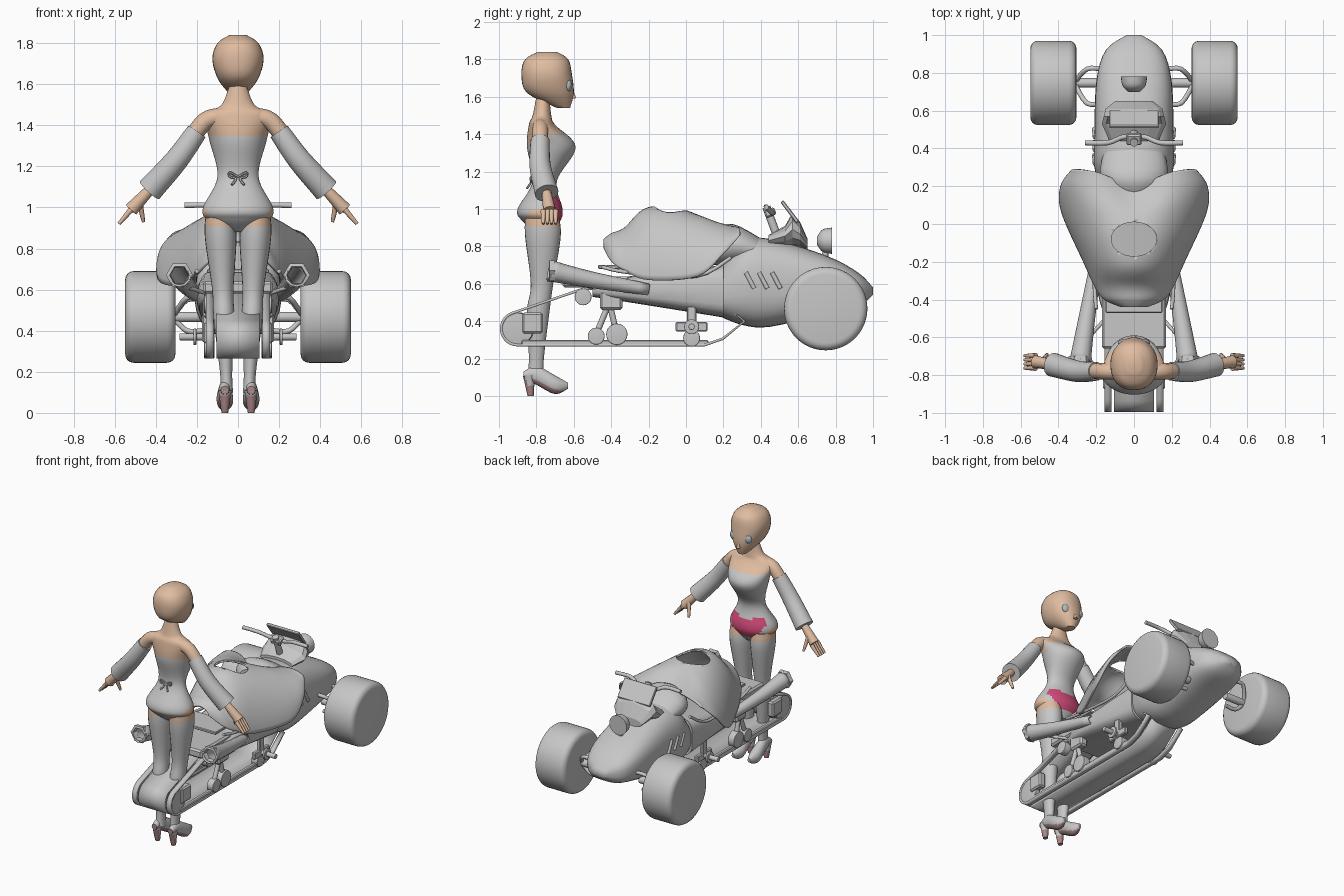
import bpy, bmesh, math
from mathutils import Vector, Matrix

if bpy.data.objects.get("Cube"):
    bpy.data.objects.remove(bpy.data.objects["Cube"])


def material(name, *rgb):
    m = bpy.data.materials.new(name)
    m.use_nodes = True
    m.diffuse_color = (*rgb, 1)
    m.node_tree.nodes["Principled BSDF"].inputs["Base Color"].default_value = (*rgb, 1)
    return m


GREY = material("light grey", .57, .57, .57)
SKIN = material("skin", .74, .5, .35)
PINK = material("pink", .66, .07, .19)
EYE = material("eye blue grey", .42, .5, .55)
SOLE = material("sole red brown", .4, .24, .24)


def finish(name, bm, *mats, smooth=True, rule=None, mirror=False, thickness=None):
    """Turn a bmesh into a shaded object; rule maps a face centre to a material slot."""
    bmesh.ops.recalc_face_normals(bm, faces=bm.faces)
    for f in bm.faces if rule else ():
        f.material_index = rule(f.calc_center_median())
    mesh = bpy.data.meshes.new(name)
    bm.to_mesh(mesh)
    bm.free()
    for m in mats or [GREY]:
        mesh.materials.append(m)
    ob = bpy.data.objects.new(name, mesh)
    bpy.context.collection.objects.link(ob)
    bpy.ops.object.select_all(action="DESELECT")
    ob.select_set(True)
    bpy.context.view_layer.objects.active = ob
    if smooth:
        bpy.ops.object.shade_smooth_by_angle(angle=math.radians(45))
    if thickness:
        ob.modifiers.new("thickness", "SOLIDIFY").thickness = thickness
    if mirror:
        ob.modifiers.new("other side", "MIRROR")
    return ob


def spline(rows, steps):
    """Smoothly interpolate rows of numbers."""
    rows = [Vector(r) for r in rows]
    padded = [rows[0], *rows, rows[-1]]
    out = []
    for a, b, c, d in zip(padded, padded[1:], padded[2:], padded[3:]):
        for s in range(steps):
            t = s / steps
            out.append(b + t / 2 * (c - a + t * (2 * a - 5 * b + 4 * c - d + t * (3 * (b - c) + d - a))))
    return out + [rows[-1]]


def bridge(rings, closed=True, caps=True):
    bm = bmesh.new()
    verts = [[bm.verts.new(p) for p in ring] for ring in rings]
    count = len(verts[0])
    for a, b in zip(verts, verts[1:]):
        for i in range(count if closed else count - 1):
            j = (i + 1) % count
            bm.faces.new((a[i], a[j], b[j], b[i]))
    if caps:
        bm.faces.new(verts[0])
        bm.faces.new(verts[-1])
    return bm


def circle(sides):
    return [(math.cos(math.tau * i / sides), math.sin(math.tau * i / sides)) for i in range(sides)]


def loft(name, rows, *mats, upright=True, sides=24, square=1, steps=4, centre=lambda t: 0, **style):
    """Rows are position, low edge, high edge and half width."""
    rings = []
    for t, low, high, half in spline(rows, steps):
        ring = []
        for c, s in circle(sides):
            x = centre(t) + half * math.copysign(abs(c) ** square, c)
            v = (low + high + (high - low) * math.copysign(abs(s) ** square, s)) / 2
            ring.append((x, v, t) if upright else (x, t, v))
        rings.append(ring)
    return finish(name, bridge(rings), *mats, **style)


def tube(name, points, start, end, *mats, sides=12, steps=4, caps=True, **style):
    """Round bar through points, its radius running from start to end."""
    path = spline(points, steps)
    span = (path[-1] - path[0]).normalized()
    side = Vector((0, 1, 0)) if abs(span.z) > abs(span.y) else Vector((0, 0, 1))
    rings = []
    for i, p in enumerate(path):
        d = path[min(i + 1, len(path) - 1)] - path[max(i - 1, 0)]
        u = d.cross(side).normalized()
        w = d.cross(u).normalized()
        r = start + (end - start) * i / (len(path) - 1)
        rings.append([p + r * (c * u + s * w) for c, s in circle(sides)])
    return finish(name, bridge(rings, caps=caps), *mats, **style)


def box(name, centre, size, tilt=0, **style):
    bm = bmesh.new()
    bmesh.ops.create_cube(bm, size=1, matrix=Matrix.Translation(centre) @ Matrix.Rotation(tilt, 4, "X")
                          @ Matrix.Diagonal((*size, 1)))
    bmesh.ops.bevel(bm, geom=bm.edges[:], offset=min(size) / 5, segments=1, affect="EDGES")
    return finish(name, bm, smooth=False, **style)


def disc(name, centre, radius, width, bevel=.004, sides=24, **style):
    """Cylinder along x with rounded rims."""
    quarter = [(width / 2 - bevel + bevel * c, radius - bevel + bevel * s) for c, s in circle(16)[:5]]
    profile = [(-x, r) for x, r in quarter] + quarter[::-1]
    rings = [[Vector(centre) + Vector((x, r * c, r * s)) for c, s in circle(sides)] for x, r in profile]
    return finish(name, bridge(rings), **style)


# Rider: torso coloured by garment edges
def garment(c):
    front = c.y > -.73
    if c.z > (1.4 if front else 1.345):
        return 1
    if front and .92 < c.z < 1.04 + abs(c.x) / 3 and abs(c.x) < .08 + (c.z - .92) * .6:
        return 2
    return int(c.z < 1 and abs(c.x) > .1 + (c.z - .9) * .6)


loft("torso", [(.88, -.81, -.71, .05), (.94, -.88, -.67, .15), (1, -.9, -.66, .17), (1.15, -.82, -.69, .1),
               (1.33, -.85, -.59, .14), (1.45, -.84, -.7, .16), (1.5, -.82, -.72, .08), (1.6, -.8, -.73, .04)],
     GREY, SKIN, PINK, sides=64, steps=8, rule=garment)
loft("head", [(1.54, -.69, -.62, .03), (1.62, -.85, -.6, .095), (1.72, -.88, -.61, .125),
              (1.8, -.86, -.63, .1), (1.84, -.79, -.69, .04)], SKIN, sides=32, square=.9)
tube("nose", [(0, -.61, 1.64), (0, -.6, 1.59)], .005, .013, SKIN, steps=1)
bm = bmesh.new()
bmesh.ops.create_uvsphere(bm, u_segments=20, v_segments=12, radius=.033,
                          matrix=Matrix.Translation((.055, -.63, 1.66)) @ Matrix.Diagonal((.9, .6, 1, 1)))
finish("eyes", bm, EYE, mirror=True)
tube("waist_bow", [(0, -.82, 1.15), (.04, -.83, 1.17), (.04, -.83, 1.15), (.01, -.83, 1.14), (.03, -.85, 1.11)],
     .006, .006, sides=6, mirror=True)


# Legs leaning outward, with high-heeled boots
def leg_x(z):
    return .05 + .04 * z


loft("legs", [(.96, -.86, -.68, .07), (.85, -.86, -.67, .077), (.6, -.83, -.71, .052), (.45, -.85, -.73, .05),
              (.2, -.84, -.76, .03), (.1, -.85, -.76, .03)], GREY, SKIN, steps=8, centre=leg_x, mirror=True,
     rule=lambda c: int(c.z > .9))
loft("boot_feet", [(-.87, .09, .13, .02), (-.8, .06, .16, .03), (-.7, .01, .11, .04), (-.63, .04, .07, .01)],
     GREY, SOLE, upright=False, centre=lambda y: .064, mirror=True,
     rule=lambda c: int(c.z < .03 + max(0, -.7 - c.y) / 2))
tube("boot_heels", [(.064, -.84, .11), (.064, -.83, 0)], .032, .016, GREY, SOLE, mirror=True,
     rule=lambda c: int(c.z < .07))

# Arms, flared sleeves and hands
tube("shoulders", [(.09, -.78, 1.44), (.16, -.78, 1.42), (.24, -.78, 1.32)], .045, .042, SKIN, mirror=True)
cuff = Vector((.43, -.745, 1.085))
tube("sleeves", [(.2, -.78, 1.37), (.3, -.78, 1.23), cuff], .05, .064, sides=20, mirror=True)
knuckles = Vector((.52, -.73, .99))
tube("palms", [cuff, knuckles], .025, .035, SKIN, mirror=True)
for i in range(4):
    root = knuckles + Vector((0, (i - 1.5) * .022, 0))
    tube("fingers", [root, root + Vector((.06, 0, -.07))], .015, .008, SKIN, sides=8, mirror=True)
tube("thumbs", [(.48, -.72, 1.03), (.46, -.69, .93)], .017, .008, SKIN, sides=8, mirror=True)

# Nose hull, chassis tub and tank
loft("nose_hull", [(.17, .43, .66, .17), (.3, .38, .82, .21), (.45, .37, .84, .21), (.75, .44, .75, .2),
                   (.92, .48, .66, .15), (1, .54, .58, .04)], upright=False, sides=36, square=.75)
loft("chassis_tub", [(-.5, .53, .62, .15), (-.3, .5, .64, .2), (.2, .42, .7, .19)],
     upright=False, square=.5)
loft("tank", [(.14, .7, .88, .1), (.25, .7, .92, .18), (.42, .7, .83, .15)], upright=False)
box("rear_deck", (0, -.48, .61), (.34, .36, .06))
box("rear_seat_plate", (0, -.37, .69), (.3, .2, .02))

# Draped body shroud with folds running to the seat opening
rings = []
for y, low, high, half in spline([(-.44, .79, .84, .07), (-.4, .72, .87, .16), (-.33, .67, .9, .21),
                                  (-.2, .62, 1.01, .27), (.06, .64, 1, .385), (.2, .76, .96, .39),
                                  (.29, .86, .93, .33)], 6):
    ring = []
    for c, s in circle(64)[:33]:
        x = half * c
        fold = max(0, y + .05) * math.exp(-(x / .15) ** 2)
        ring.append((x, y - fold / 4, low + (high - low) * s ** 1.15 - fold / 6))
    rings.append(ring)
shroud = finish("body_shroud", bridge(rings, False, False), thickness=.014)
bm = bmesh.new()
bmesh.ops.create_cone(bm, cap_ends=True, segments=32, radius1=.12, radius2=.12, depth=.4,
                      matrix=Matrix.Translation((0, -.08, 1)) @ Matrix.Diagonal((1, .75, 1, 1)))
cutter = finish("seat_cutter", bm)
cut = shroud.modifiers.new("opening", "BOOLEAN")
cut.operation, cut.object = "DIFFERENCE", cutter
bpy.context.view_layer.objects.active = shroud
for name in ("thickness", "opening"):
    bpy.ops.object.modifier_apply(modifier=name)
bpy.data.objects.remove(cutter)

# Dash fairing, handlebar and headlamp
loft("dash_fairing", [(.44, .8, .86, .13), (.53, .8, .91, .17), (.57, .8, .98, .16), (.61, .8, .93, .15),
                      (.65, .78, .84, .1)], upright=False, sides=12, steps=1, smooth=False)
box("windscreen", (0, .555, .985), (.26, .02, .14), tilt=.65)
tube("handlebar", [(0, .46, .98), (.06, .46, .98), (.14, .43, 1.01), (.26, .43, 1.01)], .013, .013, mirror=True)
tube("steering_stem", [(0, .5, .82), (0, .43, 1.01)], .022, .022, steps=1)
box("gauge_block", (0, .45, .98), (.08, .06, .04), tilt=.4)
loft("headlamp", [(.7, .81, .85, .03), (.73, .77, .89, .06), (.78, .76, .9, .07)], upright=False)
tube("headlamp_stalk", [(0, .74, .72), (0, .75, .8)], .02, .015, steps=1)

# Drive belt between two side rails, wrapped round the rear roller
roller = Vector((0, -.9, .36))
wrap = [(roller.y + .095 * c, roller.z + .095 * s) for c, s in circle(36)[11:28]]
loop = wrap + [(.1, .265), (.2, .3), (.32, .4), (.2, .5), (-.3, .58), (-.55, .58)]


def band(name, inner, outer, **style):
    finish(name, bridge([[(x, y, z) for y, z in loop] for x in (inner, outer)], caps=False), thickness=.014, **style)


band("drive_belt", -.105, .105)
band("side_rails", .12, .155, mirror=True)
disc("rear_roller", roller, .088, .2)
disc("rail_rollers", roller + Vector((.135, 0, 0)), .085, .03, mirror=True)
rail = .14
box("lower_rails", (rail, -.38, .285), (.03, 1, .03), mirror=True)
box("axle_blocks", (rail, -.82, .39), (.05, .11, .11), mirror=True)
box("strut_blocks", (rail, -.4, .51), (.06, .12, .1), mirror=True)
for y, z, radius in ((-.55, .53, .045), (-.48, .32, .045), (-.37, .33, .057), (.03, .31, .045)):
    disc("guide_wheels", (rail, y, z), radius, .05, mirror=True)
for y in (-.48, -.37):
    tube("struts", [(rail, -.41, .5), (rail, y, .33)], .016, .016, steps=1, mirror=True)

# Foot pegs on hangers
box("peg_plates", (.16, .03, .37), (.03, .17, .05), mirror=True)
box("peg_hangers", (.16, .03, .42), (.03, .05, .14), mirror=True)
disc("peg_flanges", (.21, .03, .37), .04, .015, mirror=True)
disc("foot_pegs", (.22, .03, .37), .017, .13, mirror=True)

# Open exhausts with hexagonal rims, and side tubes
tip = Vector((.285, -.73, .67))
tube("exhausts", [(.2, -.2, .57), (.25, -.5, .62), tip], .03, .058, caps=False, thickness=.01, mirror=True)
tube("exhaust_rims", [tip + Vector((0, .03, 0)), tip], .06, .066, sides=6, steps=1, caps=False, thickness=.018,
     smooth=False, mirror=True)
tube("side_tubes", [(.2, -.45, .69), (.21, -.3, .66), (.21, .05, .64), (.2, .24, .74)], .01, .01, mirror=True)
tube("deck_braces", [(.24, -.6, .61), (.15, -.5, .58)], .01, .01, steps=1, mirror=True)

# Front wheels, suspension arms and hull vents
wheel = Vector((.427, .747, .467))
disc("front_tyres", wheel, .223, .244, bevel=.04, sides=48, mirror=True)
disc("front_axles", wheel - Vector((.18, 0, 0)), .025, .18, mirror=True)
for y, z in ((.64, .56), (.82, .55), (.74, .4)):
    tube("suspension_arms", [(.17, y, z), (.25, y, z), wheel - Vector((.11, 0, 0))], .013, .013, mirror=True)
for i in range(3):
    y = .32 + .07 * i
    tube("side_vents", [(.207, y, .66), (.21, y + .045, .575)], .012, .012, steps=1, mirror=True)
